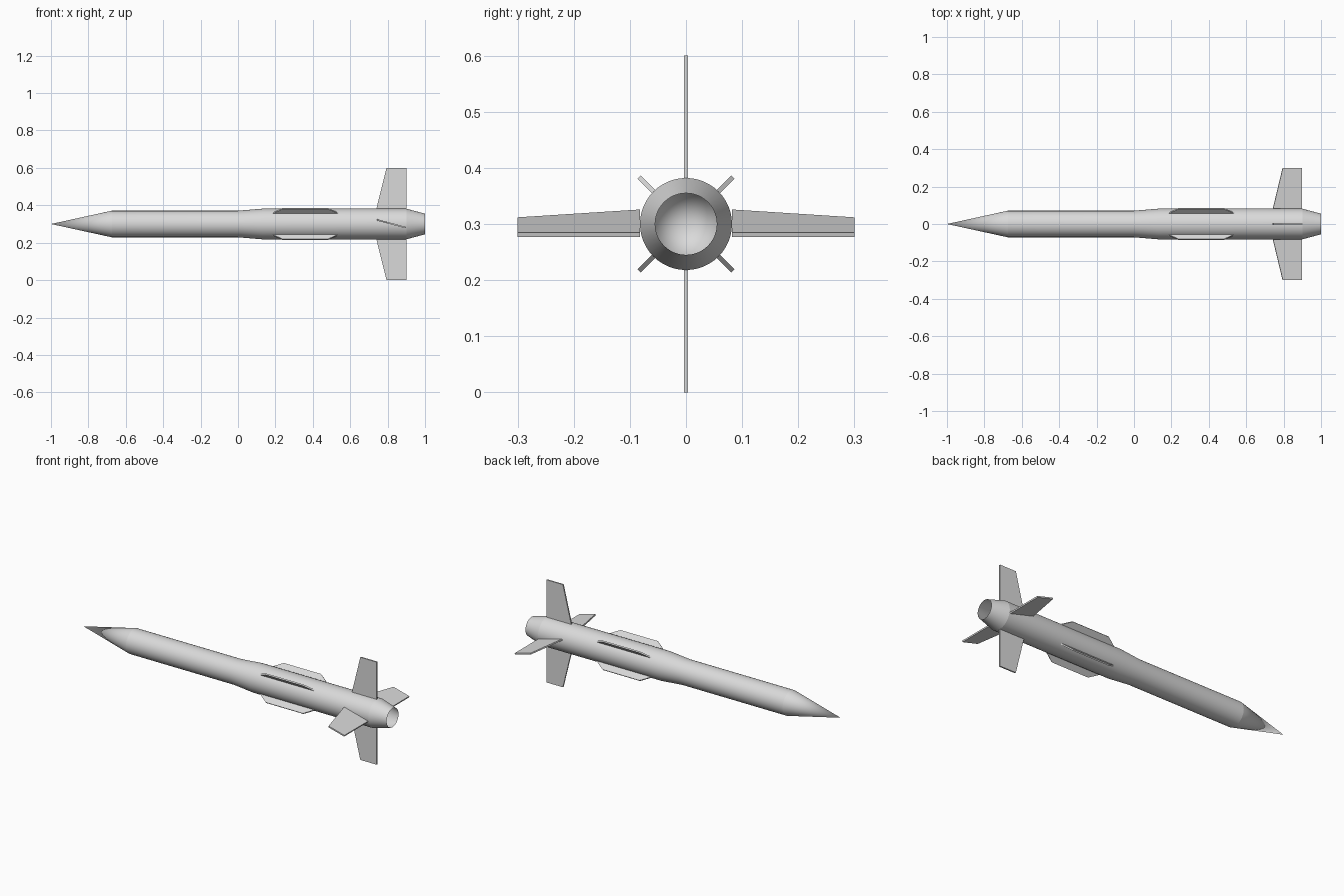
import bpy, bmesh
from math import radians, sin, cos, tau
from mathutils import Matrix

cube = bpy.data.objects.get("Cube")
if cube:
    bpy.data.objects.remove(cube)

AXIS_Z = 0.3
SIDES = 48

grey = bpy.data.materials.new("light grey")
grey.use_nodes = True
grey.diffuse_color = (0.7, 0.7, 0.7, 1)
grey.node_tree.nodes["Principled BSDF"].inputs["Base Color"].default_value = grey.diffuse_color


def finish(name, bm):
    bmesh.ops.recalc_face_normals(bm, faces=bm.faces)
    mesh = bpy.data.meshes.new(name)
    bm.to_mesh(mesh)
    bm.free()
    mesh.materials.append(grey)
    obj = bpy.data.objects.new(name, mesh)
    obj.location.z = AXIS_Z
    bpy.context.collection.objects.link(obj)
    return obj


def fin(name, outline, angle, hinge=0, pitch=0, thickness=0.008):
    """Extrude an (x, radius) outline, pitch it about its hinge, turn it around the body."""
    bm = bmesh.new()
    face = bm.faces.new([bm.verts.new((x, -thickness / 2, r)) for x, r in outline])
    side = bmesh.ops.extrude_face_region(bm, geom=[face])["geom"]
    moved = [v for v in side if isinstance(v, bmesh.types.BMVert)]
    bmesh.ops.translate(bm, verts=moved, vec=(0, thickness, 0))
    turn = (Matrix.Rotation(radians(angle), 4, "X")
            @ Matrix.Translation((hinge, 0, 0))
            @ Matrix.Rotation(radians(pitch), 4, "Z")
            @ Matrix.Translation((-hinge, 0, 0)))
    bmesh.ops.transform(bm, matrix=turn, verts=bm.verts)
    return finish(name, bm)


# Hollow body: pointed nose, slim front, flared rear and open tapered tail
profile = [(-0.675, 0.071), (0, 0.071), (0.13, 0.082), (0.9, 0.082), (1, 0.055)]
bm = bmesh.new()
tip = bm.verts.new((-1, 0, 0))
rings = [[bm.verts.new((x, r * cos(tau * i / SIDES), r * sin(tau * i / SIDES)))
          for i in range(SIDES)] for x, r in profile]
for i in range(SIDES):
    j = (i + 1) % SIDES
    bm.faces.new((tip, rings[0][i], rings[0][j]))
    for a, b in zip(rings, rings[1:]):
        bm.faces.new((a[i], b[i], b[j], a[j]))
body = finish("body", bm)
bpy.context.view_layer.objects.active = body
body.select_set(True)
bpy.ops.object.shade_smooth_by_angle(angle=radians(10))

# Tail fins: upright pair straight, side pair pitched nose-up
tail = [(0.74, 0.082), (0.794, 0.3), (0.9, 0.3), (0.9, 0.082)]
for name, angle, pitch in (("upper", 0, 0), ("left", 90, -15), ("lower", 180, 0), ("right", -90, 15)):
    fin(name + "_tail_fin", tail, angle, 0.825, pitch)

# Short diagonal strakes
strake = [(0.18, 0.08), (0.24, 0.118), (0.48, 0.118), (0.54, 0.08)]
for i in range(4):
    fin(f"strake_{i + 1}", strake, 45 + 90 * i)
